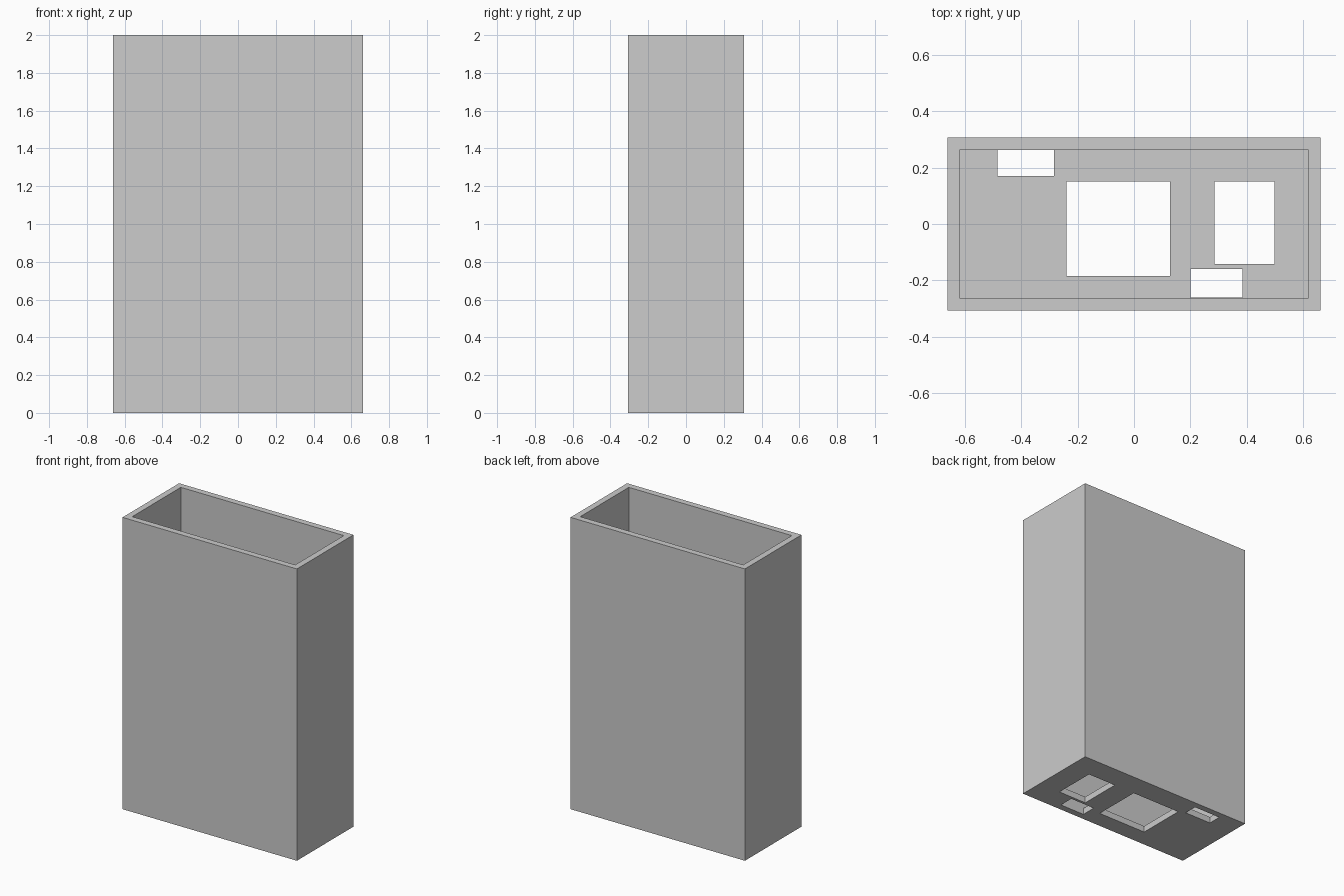
import bpy
import bmesh

cube = bpy.data.objects.get("Cube")
if cube:
    bpy.data.objects.remove(cube, do_unlink=True)

HALF_X, HALF_Y, HEIGHT = 0.661, 0.306, 2.0
WALL = 0.043

grey = bpy.data.materials.new("plain grey")
grey.use_nodes = True
colour = (0.604, 0.604, 0.604, 1)
grey.diffuse_color = colour
grey.node_tree.nodes["Principled BSDF"].inputs["Base Color"].default_value = colour


def box(name, x0, x1, y0, y1, z0, z1):
    """Axis-aligned box between the given limits."""
    bm = bmesh.new()
    bmesh.ops.create_cube(bm, size=1)
    for v in bm.verts:
        v.co.x = x1 if v.co.x > 0 else x0
        v.co.y = y1 if v.co.y > 0 else y0
        v.co.z = z1 if v.co.z > 0 else z0
    mesh = bpy.data.meshes.new(name)
    bm.to_mesh(mesh)
    bm.free()
    mesh.materials.append(grey)
    obj = bpy.data.objects.new(name, mesh)
    bpy.context.collection.objects.link(obj)
    return obj


# Open-topped case
case = box("case", -HALF_X, HALF_X, -HALF_Y, HALF_Y, 0, HEIGHT)

# Cavity and the four floor openings, cut one after another
ix, iy = HALF_X - WALL, HALF_Y - WALL
cutters = [
    box("cavity_cutter", -ix, ix, -iy, iy, WALL, HEIGHT + 0.1),
    box("back_slot_cutter", -0.484, -0.284, 0.171, iy, -0.1, 0.1),
    box("large_opening_cutter", -0.239, 0.128, -0.185, 0.15, -0.1, 0.1),
    box("side_opening_cutter", 0.285, 0.498, -0.141, 0.15, -0.1, 0.1),
    box("front_slot_cutter", 0.2, 0.385, -0.261, -0.159, -0.1, 0.1),
]
for cutter in cutters:
    cut = case.modifiers.new(cutter.name, 'BOOLEAN')
    cut.operation = 'DIFFERENCE'
    cut.solver = 'EXACT'
    cut.object = cutter
    cutter.hide_render = True
    cutter.hide_set(True)
